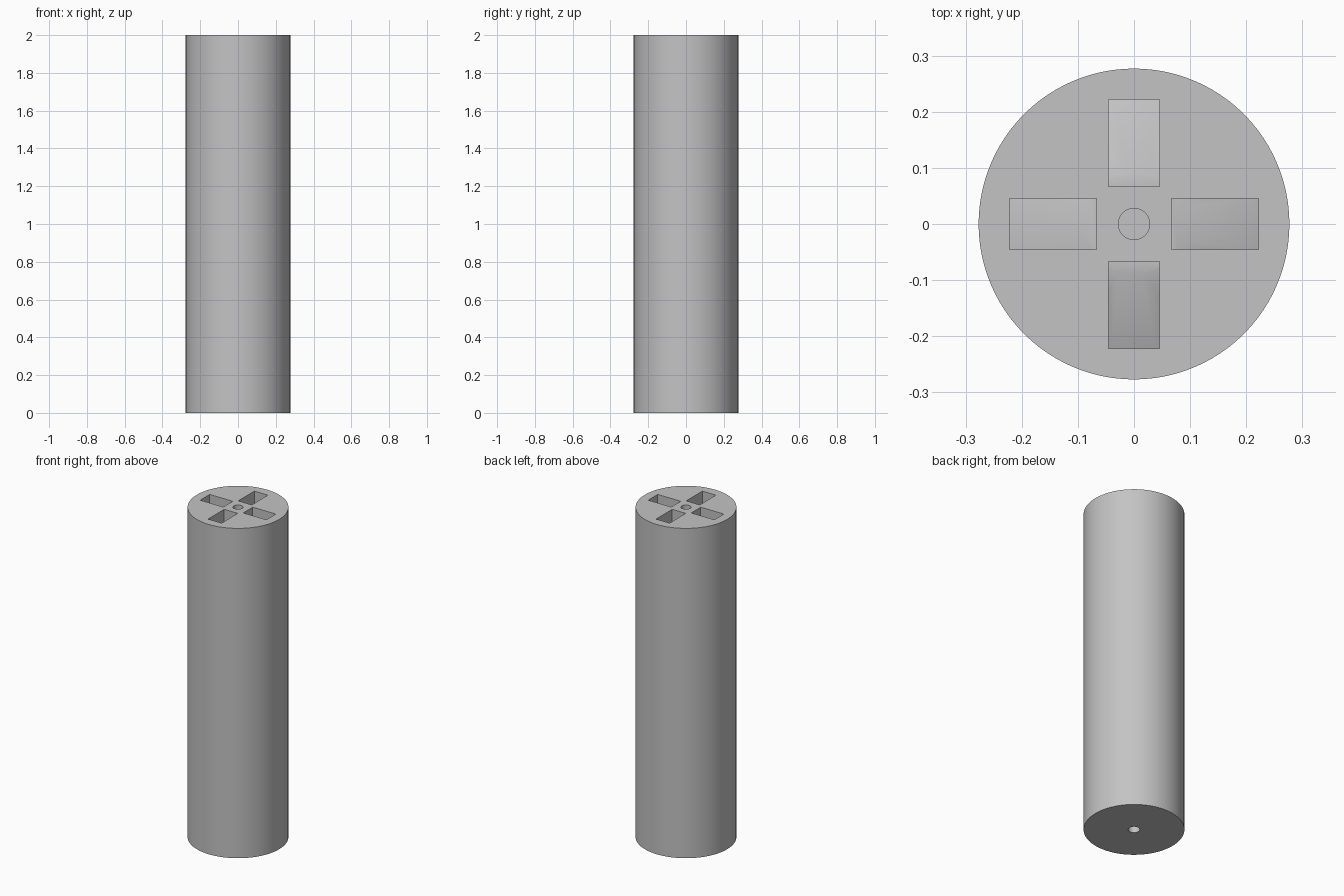
import bpy
import math

if "Cube" in bpy.data.objects:
    bpy.data.objects.remove(bpy.data.objects["Cube"])

HEIGHT, RADIUS = 2.0, 0.277
SLOT_IN, SLOT_OUT, SLOT_WIDTH = 0.067, 0.222, 0.091
SLOT_BOTTOM = 0.3

# One plain grey
grey = bpy.data.materials.new("light_grey")
grey.use_nodes = True
colour = (0.55, 0.55, 0.55, 1)
grey.diffuse_color = colour
grey.node_tree.nodes["Principled BSDF"].inputs["Base Color"].default_value = colour


def cone(name, r_low, r_top, z_low, z_top, sides):
    bpy.ops.mesh.primitive_cone_add(vertices=sides, radius1=r_low, radius2=r_top,
                                    depth=z_top - z_low,
                                    location=(0, 0, (z_low + z_top) / 2))
    ob = bpy.context.object
    ob.name = name
    ob.data.materials.append(grey)
    return ob


def cut(target, cutter):
    cutter.hide_render = True
    mod = target.modifiers.new("cut", "BOOLEAN")
    mod.operation = "DIFFERENCE"
    mod.solver = "EXACT"
    mod.object = cutter
    bpy.ops.object.select_all(action="DESELECT")
    target.select_set(True)
    bpy.context.view_layer.objects.active = target
    bpy.ops.object.modifier_apply(modifier=mod.name)


# Tall solid cylinder
body = cone("cylinder_body", RADIUS, RADIUS, 0, HEIGHT, 96)

# Four slots from the top, whose floors slope down and outward
slope = cone("slot_floor_cutter", 0.29, 0.09, SLOT_BOTTOM, SLOT_BOTTOM + 0.07, 36)
helpers = [slope]
for i in range(4):
    angle = i * math.pi / 2
    mid = (SLOT_IN + SLOT_OUT) / 2
    z_low, z_top = SLOT_BOTTOM - 0.02, HEIGHT + 0.1
    bpy.ops.mesh.primitive_cube_add(
        size=1, rotation=(0, 0, angle),
        location=(mid * math.cos(angle), mid * math.sin(angle), (z_low + z_top) / 2))
    slot = bpy.context.object
    slot.name = "slot_cutter"
    slot.scale = (SLOT_OUT - SLOT_IN, SLOT_WIDTH, z_top - z_low)
    slot.data.materials.append(grey)
    bpy.context.view_layer.update()
    cut(slot, slope)
    # Keep only the part of the slot above the sloped floor
    base = cone("slot_base_cutter", 0.4, 0.4, z_low - 0.1, SLOT_BOTTOM + 0.001, 36)
    cut(slot, base)
    cut(body, slot)
    helpers += [slot, base]

# Blind centre holes in the top and the bottom
for z_low, z_top, radius in ((HEIGHT - 0.15, HEIGHT + 0.1, 0.028), (-0.1, 0.15, 0.032)):
    hole = cone("hole_cutter", radius, radius, z_low, z_top, 32)
    cut(body, hole)
    helpers.append(hole)

for ob in helpers:
    bpy.data.objects.remove(ob)

bpy.ops.object.select_all(action="DESELECT")
body.select_set(True)
bpy.context.view_layer.objects.active = body
bpy.ops.object.shade_smooth_by_angle(angle=math.radians(30))
